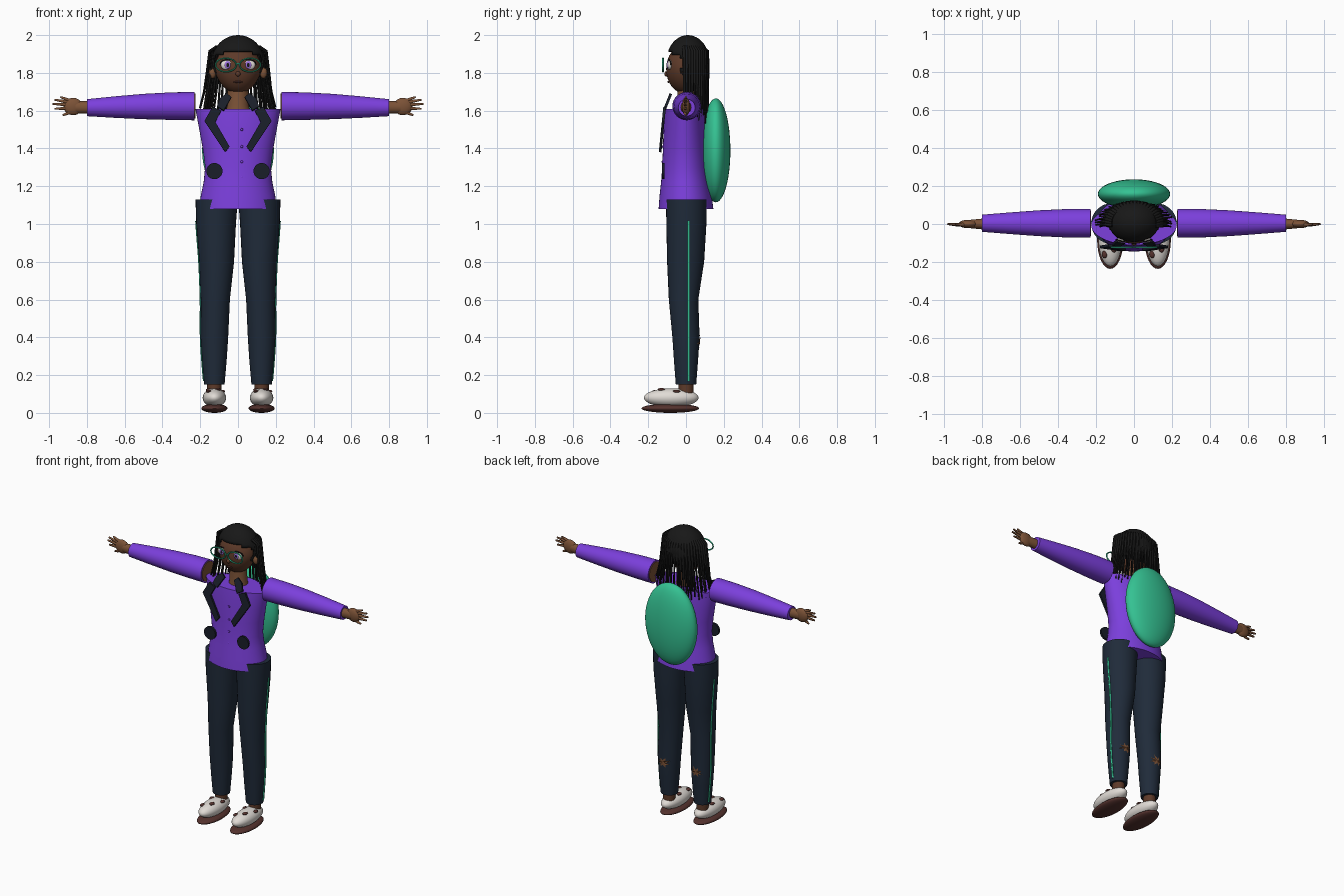
import bpy, math, random
from mathutils import Vector

random.seed(4)
cube = bpy.data.objects.get("Cube")
if cube:
    bpy.data.objects.remove(cube)


def material(name, r, g, b):
    m = bpy.data.materials.new(name)
    m.use_nodes = True
    m.diffuse_color = (r, g, b, 1)
    m.node_tree.nodes["Principled BSDF"].inputs["Base Color"].default_value = (r, g, b, 1)
    return m


PURPLE = material("purple cloth", .2, .05, .72)
NAVY = material("navy cloth", .014, .024, .042)
CHARCOAL = material("charcoal trim", .01, .013, .022)
GREEN = material("green", .035, .54, .29)
SKIN = material("warm skin", .2, .085, .038)
FACE = material("deep skin", .11, .042, .022)
SOLE = material("sole brown", .09, .032, .027)
WHITE = material("off white", .75, .71, .67)
BLACK = material("black hair", .009, .009, .009)
IRIS = material("lavender iris", .33, .16, .7)


def smooth(ob, angle=40):
    bpy.ops.object.select_all(action='DESELECT')
    ob.select_set(True)
    bpy.context.view_layer.objects.active = ob
    bpy.ops.object.shade_smooth_by_angle(angle=math.radians(angle))


def mesh(name, verts, faces, mat):
    me = bpy.data.meshes.new(name)
    me.from_pydata(verts, [], faces)
    me.materials.append(mat)
    ob = bpy.data.objects.new(name, me)
    bpy.context.collection.objects.link(ob)
    return ob


def loft(name, rings, mat, axis='z', n=32):
    """Capped tube through elliptical rings: (along, c1, r1, c2, r2)."""
    verts, faces = [], []
    for t, c1, r1, c2, r2 in rings:
        for k in range(n):
            a = math.tau * k / n
            u, v = c1 + r1 * math.cos(a), c2 + r2 * math.sin(a)
            verts.append((u, v, t) if axis == 'z' else (t, u, v))
    for i in range(len(rings) - 1):
        for k in range(n):
            j = (k + 1) % n
            faces.append((i * n + k, i * n + j, (i + 1) * n + j, (i + 1) * n + k))
    faces += [tuple(range(n))[::-1], tuple(range((len(rings) - 1) * n, len(rings) * n))]
    ob = mesh(name, verts, faces, mat)
    bpy.context.view_layer.objects.active = ob
    ob.select_set(True)
    bpy.ops.object.mode_set(mode='EDIT')
    bpy.ops.mesh.select_all(action='SELECT')
    bpy.ops.mesh.normals_make_consistent(inside=False)
    bpy.ops.object.mode_set(mode='OBJECT')
    smooth(ob)
    return ob


def ball(name, loc, radii, mat, seg=32):
    bpy.ops.mesh.primitive_uv_sphere_add(segments=seg, ring_count=seg // 2, location=loc)
    ob = bpy.context.object
    ob.name, ob.scale = name, radii
    bpy.ops.object.transform_apply(location=False, rotation=False)
    ob.data.materials.append(mat)
    smooth(ob, 60)
    return ob


def tubes(name, paths, radius, mat, tip=1.0, cyclic=False):
    """One mesh of round strands that taper toward tip."""
    cu = bpy.data.curves.new(name, 'CURVE')
    cu.dimensions, cu.bevel_depth, cu.bevel_resolution = '3D', radius, 1
    cu.use_fill_caps = True
    for path in paths:
        sp = cu.splines.new('POLY')
        sp.points.add(len(path) - 1)
        sp.use_cyclic_u = cyclic
        for i, (p, c) in enumerate(zip(sp.points, path)):
            p.co = (*c, 1)
            p.radius = 1 + (tip - 1) * i / (len(path) - 1)
    ob = bpy.data.objects.new(name, cu)
    bpy.context.collection.objects.link(ob)
    cu.materials.append(mat)
    bpy.ops.object.select_all(action='DESELECT')
    ob.select_set(True)
    bpy.context.view_layer.objects.active = ob
    bpy.ops.object.convert(target='MESH')
    smooth(bpy.context.object, 60)


def plate(name, outline, mat, y_at, thick=.014):
    """Flat cut-out seen from the front, y set by height."""
    ob = mesh(name, [(x, y_at(z), z) for x, z in outline], [range(len(outline))], mat)
    mod = ob.modifiers.new("thickness", 'SOLIDIFY')
    mod.thickness, mod.offset = thick, 0


# Trouser profile: height, centre x, radius x, centre y, radius y
LEG = [(.15, .125, .054, 0, .054), (.28, .125, .065, 0, .064), (.4, .125, .073, 0, .072),
       (.6, .12, .077, -.013, .078), (.8, .113, .092, -.002, .098),
       (1.0, .116, .105, .002, .106), (1.13, .113, .112, .002, .108)]


def leg_at(z):
    for a, b in zip(LEG, LEG[1:]):
        if z <= b[0]:
            t = (z - a[0]) / (b[0] - a[0])
            return [p + (q - p) * t for p, q in zip(a, b)]
    return LEG[-1]


# Jacket
loft("jacket", [(1.08, 0, .205, 0, .145), (1.15, 0, .197, -.002, .138),
                (1.22, 0, .182, -.004, .128), (1.3, 0, .174, -.006, .12),
                (1.4, 0, .187, -.006, .116), (1.5, 0, .205, -.006, .113),
                (1.58, 0, .22, -.006, .108), (1.61, 0, .225, -.006, .105)], PURPLE, n=48)
for z in (1.5, 1.41, 1.33, 1.25):
    ball("jacket_button", (.02, -.125, z), (.007, .005, .007), PURPLE, 12)
ball("backpack", (0, .158, 1.39), (.19, .077, .275), GREEN, 48)

# Head, neck and face
loft("neck", [(1.58, 0, .07, .005, .06), (1.63, 0, .056, .005, .052), (1.74, 0, .054, .005, .05)], SKIN)
head = ball("head", (0, -.005, 1.82), (.123, .1, .13), FACE)
for v in head.data.vertices:
    if v.co.z < 0:
        v.co.x *= 1 + v.co.z * 1.1
ball("nose", (0, -.103, 1.795), (.013, .012, .014), FACE, 16)
ball("mouth", (0, -.093, 1.752), (.024, .006, .005), SOLE, 16)

# Hair cap opened over the face, with a parted hairline
cap = ball("hair_cap", (0, .01, 1.86), (.138, .114, .14), BLACK, 48)
bpy.ops.object.mode_set(mode='EDIT')
bpy.ops.mesh.select_all(action='DESELECT')
bpy.ops.object.mode_set(mode='OBJECT')
for f in cap.data.polygons:
    c = f.center
    line = .06 - 2.2 * c.x ** 2
    f.select = (c.y < -.035 and c.z < line) or c.z < -.12
bpy.ops.object.mode_set(mode='EDIT')
bpy.ops.mesh.delete(type='FACE')
bpy.ops.object.mode_set(mode='OBJECT')
mod = cap.modifiers.new("thickness", 'SOLIDIFY')
mod.thickness = .008

# Braids hanging round the sides and back
braids = []
for row in range(2):
    for i in range(27):
        a = math.radians(-8 + 196 * (i + row * .5) / 26.5)
        c, s, wob = math.cos(a), math.sin(a), random.uniform(-.006, .006)
        top = 1.925 - row * .02
        end = (1.62 - .08 * max(s, 0)) + random.uniform(-.03, .03)
        k = 1 - .12 * row
        braids.append([(c * .115 * k, .09 * s * k, top + .012), (c * .15 * k, .006 + .11 * s * k, top - .01),
                       (c * .165 * k, .006 + .112 * s * k, 1.8),
                       (c * .178 * k + wob, .006 + .11 * s * k, 1.7),
                       (c * .2 * k + wob, .005 + .11 * s * k + wob, end)])
tubes("braids", braids, .0095, BLACK, tip=.45)

# Glasses
rims = [[(s * .064 + .055 * math.cos(a), -.122, 1.842 + .036 * math.sin(a))
         for a in [math.tau * k / 28 for k in range(28)]] for s in (-1, 1)]
tubes("glasses_rims", rims, .0045, GREEN, cyclic=True)
tubes("glasses_bridge", [[(-.012, -.122, 1.848), (.012, -.122, 1.848)]], .004, GREEN)

for s in (-1, 1):
    side = "left" if s > 0 else "right"
    # Eyes and ears
    ball(side + "_eye", (s * .058, -.085, 1.842), (.034, .014, .027), WHITE, 24)
    ball(side + "_iris", (s * .055, -.096, 1.842), (.017, .006, .021), IRIS, 16)
    ball(side + "_pupil", (s * .055, -.1, 1.842), (.008, .004, .011), BLACK, 12)
    tubes(side + "_lashes", [[(s * (.058 + .037 * math.cos(a)), -.093 + .012 * abs(math.cos(a)),
                               1.842 + .028 * math.sin(a)) for a in [math.pi * k / 8 for k in range(9)]]],
          .004, BLACK)
    ball(side + "_ear", (s * .135, 0, 1.8), (.02, .018, .03), SKIN, 16)

    # Lapel, collar and round pocket
    plate(side + "_lapel", [(s * x, z) for x, z in [
        (.135, 1.62), (.178, 1.545), (.068, 1.38), (.045, 1.41), (.12, 1.54), (.088, 1.6)]],
        CHARCOAL, lambda z: -.135 + (z - 1.4) * .1)
    plate(side + "_collar", [(s * x, z) for x, z in [
        (.06, 1.69), (.095, 1.665), (.112, 1.62), (.075, 1.6), (.035, 1.67)]],
        CHARCOAL, lambda z: -.08 - (1.69 - z) * .4)
    plate(side + "_pocket", [(s * .125 + .043 * math.cos(math.tau * k / 24),
                              1.28 + .043 * math.sin(math.tau * k / 24)) for k in range(24)],
          CHARCOAL, lambda z: -.12)

    # Sleeve with the arm showing at the shoulder opening
    loft(side + "_sleeve", [(s * x, .004, ry, cz, rz) for x, ry, cz, rz in [
        (.23, .076, 1.624, .075), (.35, .075, 1.624, .073), (.5, .068, 1.622, .067),
        (.65, .057, 1.619, .057), (.8, .045, 1.616, .045)]], PURPLE, 'x')
    loft(side + "_upper_arm", [(s * .226, .004, .066, 1.624, .066),
                               (s * .3, .004, .066, 1.624, .066)], SKIN, 'x')

    # Hand
    loft(side + "_wrist", [(s * .78, 0, .03, 1.618, .032), (s * .86, 0, .022, 1.618, .032)], SKIN, 'x', 20)
    ball(side + "_palm", (s * .873, 0, 1.622), (.05, .022, .046), SKIN, 24)
    tips = [(.94, 1.672), (.972, 1.658), (.982, 1.636), (.97, 1.61), (.928, 1.576)]
    tubes(side + "_fingers", [[(s * .875, 0, 1.62 + (z - 1.62) * .5), (s * (x * .55 + .875 * .45), -.004, z * .8 + 1.62 * .2),
                               (s * x, 0, z)] for x, z in tips], .012, SKIN, tip=.45)

    # Trouser leg, side stripe and ripped patch on the calf
    loft(side + "_trouser_leg", [(z, s * cx, rx, cy, ry) for z, cx, rx, cy, ry in LEG], NAVY)
    line = []
    for k in range(14):
        z, cx, rx, cy, ry = leg_at(.17 + .065 * k)
        line.append((s * (cx + rx), .013, z))
    tubes(side + "_stripe", [line], .006, GREEN)
    tear = []
    for k in range(17):
        r = 0 if k == 16 else (1 if k % 2 else .5) * random.uniform(.8, 1.15)
        a = math.tau * k / 16
        z, cx, rx, cy, ry = leg_at(.38 + .036 * r * math.sin(a))
        b = math.radians(90) + .68 * r * math.cos(a)
        tear.append((s * cx + (rx + .004) * math.cos(b), cy + (ry + .004) * math.sin(b), z))
    mesh(side + "_ripped_patch", tear, [(k, (k + 1) % 16, 16) for k in range(16)], SKIN)

    # Ankle and shoe
    loft(side + "_ankle", [(.08, s * .125, .038, 0, .04), (.2, s * .125, .038, 0, .04)], FACE, n=20)
    ball(side + "_shoe", (s * .125, -.078, .08), (.062, .145, .05), WHITE)
    ball(side + "_sole", (s * .125, -.083, .024), (.069, .153, .024), SOLE)
    for dx, y, z in ((.02, -.13, .124), (-.03, -.06, .122), (.042, -.05, .114), (-.03, -.16, .114)):
        ball(side + "_shoe_spot", (s * .125 + dx, y, z), (.015, .02, .008), SOLE, 12)
